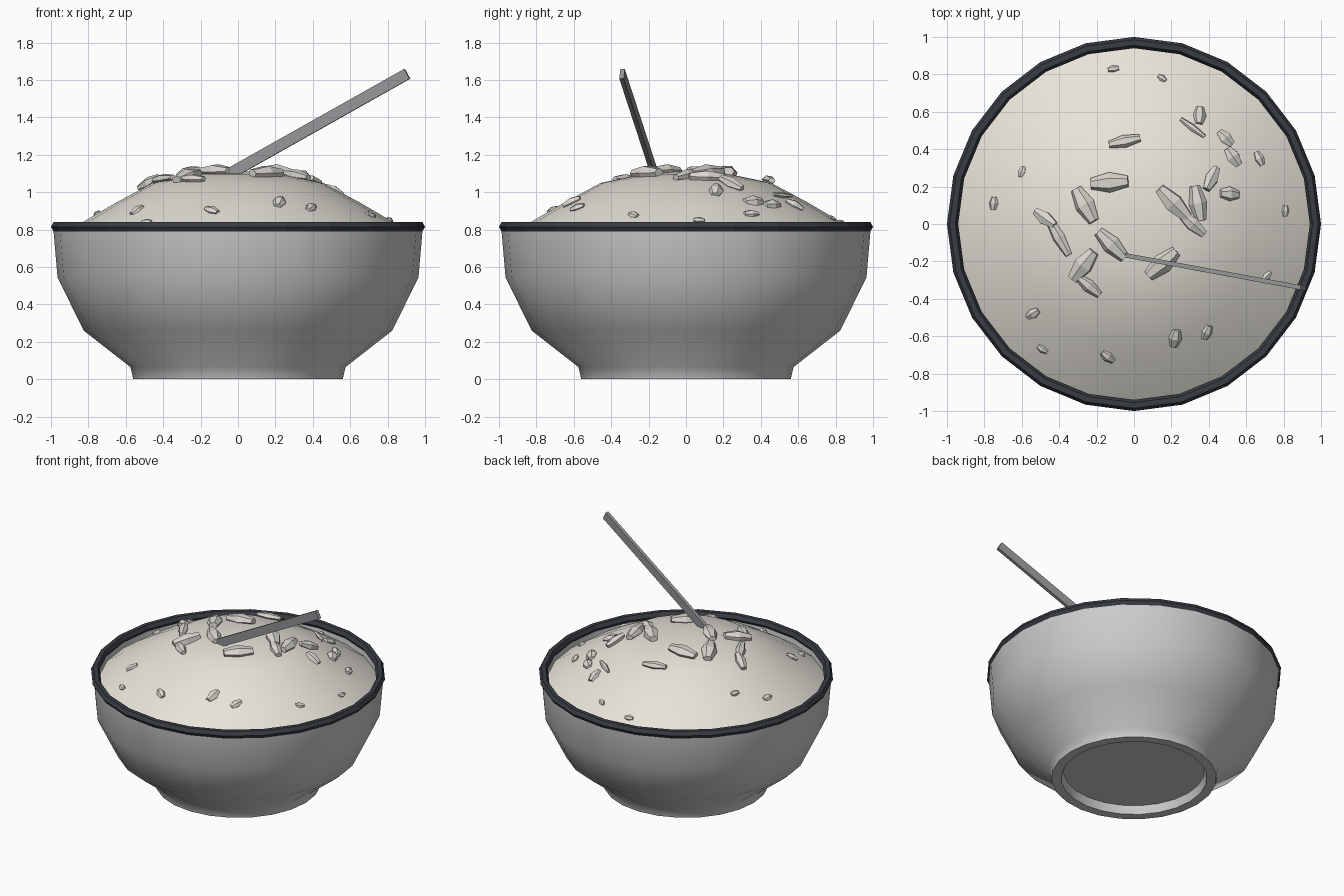
import bpy, bmesh, math, random
from mathutils import Vector, Matrix

if "Cube" in bpy.data.objects:
    bpy.data.objects.remove(bpy.data.objects["Cube"])

random.seed(4)
SIDES = 24


def material(name, rgb):
    m = bpy.data.materials.new(name)
    m.diffuse_color = (*rgb, 1)
    m.use_nodes = True
    m.node_tree.nodes["Principled BSDF"].inputs["Base Color"].default_value = m.diffuse_color
    return m


def add_object(name, bm, mat=None, smooth=None):
    bmesh.ops.recalc_face_normals(bm, faces=bm.faces)
    me = bpy.data.meshes.new(name)
    bm.to_mesh(me)
    bm.free()
    ob = bpy.data.objects.new(name, me)
    bpy.context.collection.objects.link(ob)
    if mat:
        me.materials.append(mat)
    if smooth:
        bpy.ops.object.select_all(action='DESELECT')
        ob.select_set(True)
        bpy.context.view_layer.objects.active = ob
        bpy.ops.object.shade_smooth_by_angle(angle=math.radians(smooth))
    return ob


def lathe(name, profile, mat=None, smooth=None, closed=False):
    """Spin an (r, z) profile around z."""
    bm = bmesh.new()
    rings = []
    for r, z in profile:
        if r == 0:
            rings.append([bm.verts.new((0, 0, z))] * SIDES)
        else:
            rings.append([bm.verts.new((r * math.cos(a), r * math.sin(a), z))
                          for a in (2 * math.pi * i / SIDES for i in range(SIDES))])
    pairs = list(zip(rings, rings[1:]))
    if closed:
        pairs.append((rings[-1], rings[0]))
    for lo, hi in pairs:
        for i in range(SIDES):
            j = (i + 1) % SIDES
            bm.faces.new(dict.fromkeys((lo[i], lo[j], hi[j], hi[i])))
    return add_object(name, bm, mat, smooth)


cream = material("rice_cream", (0.80, 0.77, 0.70))
chip_mat = material("grain_cream", (0.70, 0.68, 0.62))
dark = material("rim_dark", (0.04, 0.045, 0.055))
grey = material("stick_grey", (0.30, 0.30, 0.31))

# Bowl with recessed foot and inner wall
lathe("bowl", [(0, 0.06), (0.48, 0.06), (0.495, 0), (0.56, 0), (0.575, 0.065),
               (0.825, 0.26), (0.965, 0.545), (0.987, 0.80),
               (0.95, 0.80), (0.925, 0.56), (0.79, 0.29), (0.54, 0.11), (0, 0.11)],
      smooth=40)

# Dark rim band
lathe("rim", [(0.985, 0.788), (1.0, 0.815), (0.985, 0.842),
              (0.955, 0.842), (0.94, 0.815), (0.955, 0.788)], dark, closed=True)

# Mound of food
MOUND = [(0, 1.115), (0.23, 1.097), (0.455, 1.05), (0.66, 0.94),
         (0.83, 0.84), (0.945, 0.76)]
lathe("mound", MOUND, cream, smooth=60)


def surface(x, y):
    """Point on the mound and the surface normal there."""
    r = math.hypot(x, y)
    for (r0, z0), (r1, z1) in zip(MOUND, MOUND[1:]):
        if r <= r1:
            z = z0 + (z1 - z0) * (r - r0) / (r1 - r0)
            n = Vector((x / r * (z0 - z1), y / r * (z0 - z1), r1 - r0))
            return Vector((x, y, z)), n.normalized()


def chip(name, x, y, length, width, angle, lift=0.0):
    """Faceted barrel lying on the mound."""
    p, n = surface(x, y)
    a = math.radians(angle)
    u = Vector((math.cos(a), math.sin(a), 0))
    u = (u - n * u.dot(n)).normalized()
    v = n.cross(u)
    bm = bmesh.new()
    turn = random.uniform(0, 1)
    rings = []
    for t, s in ((-0.5, 0.55), (0, 1), (0.5, 0.55)):
        rings.append([bm.verts.new(p + n * lift + u * t * length
                      + v * math.cos(turn + k * math.tau / 6) * s * width / 2
                      + n * math.sin(turn + k * math.tau / 6) * s * width * 0.38)
                      for k in range(6)])
    for lo, hi in zip(rings, rings[1:]):
        for k in range(6):
            bm.faces.new((lo[k], lo[k - 1], hi[k - 1], hi[k]))
    bm.faces.new(rings[0])
    bm.faces.new(rings[2])
    add_object(name, bm, chip_mat)


# Large pieces: x, y, length, width, heading
large = [(-0.13, 0.22, 0.20, 0.11, 3), (-0.26, 0.10, 0.20, 0.11, -60),
         (-0.47, 0.03, 0.14, 0.08, -30), (-0.40, -0.07, 0.22, 0.07, -60),
         (-0.12, -0.11, 0.20, 0.10, -45), (-0.27, -0.22, 0.19, 0.11, 52),
         (-0.24, -0.33, 0.15, 0.07, -40), (0.15, -0.21, 0.20, 0.11, 42),
         (0.21, 0.11, 0.22, 0.11, -45), (0.34, 0.11, 0.19, 0.10, -80),
         (0.31, 0.0, 0.17, 0.08, -40), (0.41, 0.24, 0.14, 0.08, 58),
         (0.31, 0.51, 0.16, 0.04, -38), (-0.05, 0.44, 0.17, 0.07, 12)]
for i, (x, y, l, w, a) in enumerate(large):
    chip(f"large_grain_{i + 1}", x, y, l, w, a, lift=0.012)

# Small crumbs: x, y, length, heading
small = [(0.51, 0.16, 0.11, 0), (0.53, 0.36, 0.11, -55), (0.49, 0.46, 0.10, -45),
         (0.35, 0.58, 0.10, 80), (-0.60, 0.28, 0.06, 70), (-0.75, 0.11, 0.07, 85),
         (-0.54, -0.48, 0.08, 35), (-0.49, -0.67, 0.06, -30), (-0.14, -0.71, 0.08, -45),
         (0.22, -0.61, 0.10, 85), (0.39, -0.58, 0.08, 75), (0.71, -0.28, 0.06, 40),
         (0.67, 0.35, 0.08, -65), (0.81, 0.07, 0.06, 85), (-0.11, 0.83, 0.06, 10),
         (0.15, 0.78, 0.05, -40)]
for i, (x, y, l, a) in enumerate(small):
    chip(f"crumb_{i + 1}", x, y, l, l * 0.75, a)

# Stick leaning out of the mound
start, end = Vector((-0.06, -0.165, 1.09)), Vector((0.905, -0.342, 1.633))
d = (end - start).normalized()
side = d.cross(Vector((0, 0, 1))).normalized()
up = side.cross(d)
frame = Matrix((d, side, up)).transposed().to_4x4()
bm = bmesh.new()
bmesh.ops.create_cube(bm, size=1)
bm.transform(Matrix.Translation((start + end) / 2) @ frame
             @ Matrix.Diagonal(((end - start).length, 0.024, 0.06, 1)))
add_object("stick", bm, grey)
